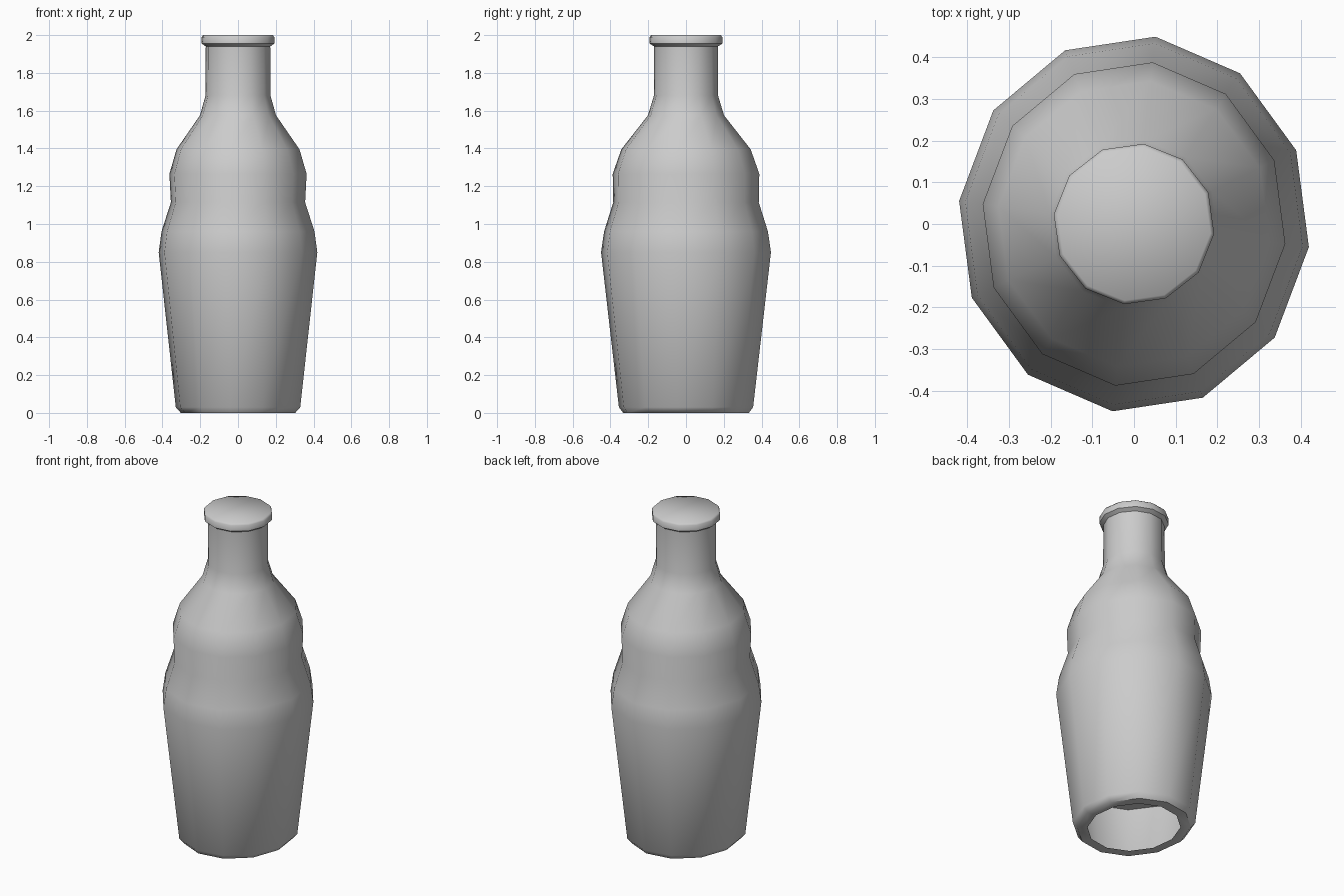
import bpy, bmesh
from math import cos, sin, radians

cube = bpy.data.objects.get("Cube")
if cube:
    bpy.data.objects.remove(cube, do_unlink=True)

SIDES = 12
TURN = radians(-7)

grey = bpy.data.materials.new("light grey")
grey.use_nodes = True
COLOUR = (0.6, 0.6, 0.6, 1)
grey.diffuse_color = COLOUR
for node in grey.node_tree.nodes:
    if node.type == 'BSDF_PRINCIPLED':
        node.inputs["Base Color"].default_value = COLOUR


def ring(bm, rx, ry, z):
    """One oval loop of vertices."""
    angles = [TURN + radians(360 / SIDES) * i for i in range(SIDES)]
    return [bm.verts.new((rx * cos(a), ry * sin(a), z)) for a in angles]


def finish(bm, name):
    mesh = bpy.data.meshes.new(name)
    bm.to_mesh(mesh)
    bm.free()
    mesh.materials.append(grey)
    obj = bpy.data.objects.new(name, mesh)
    bpy.context.collection.objects.link(obj)
    bpy.ops.object.select_all(action='DESELECT')
    obj.select_set(True)
    bpy.context.view_layer.objects.active = obj
    bpy.ops.object.shade_smooth_by_angle(angle=radians(50))
    return obj


# Bottle shell: oval body blending into a round neck and lip (rx, ry, z)
PROFILE = [
    (0.25, 0.275, 0.0),    # edge of the open base
    (0.305, 0.335, 0.0),
    (0.332, 0.358, 0.03),
    (0.423, 0.453, 0.85),  # widest point
    (0.408, 0.437, 0.96),
    (0.358, 0.388, 1.115), # waist
    (0.366, 0.391, 1.265), # shoulder
    (0.328, 0.345, 1.395),
    (0.203, 0.203, 1.575),
    (0.173, 0.171, 1.68),  # neck
    (0.172, 0.17, 1.94),
    (0.194, 0.194, 1.955), # lip
    (0.194, 0.194, 1.99),
    (0.185, 0.185, 2.0),
]
bm = bmesh.new()
loops = [ring(bm, *p) for p in PROFILE]
for low, high in zip(loops, loops[1:]):
    for i in range(SIDES):
        j = (i + 1) % SIDES
        bm.faces.new((low[i], low[j], high[j], high[i]))
bm.faces.new(loops[-1])
finish(bm, "bottle")

# Inner floor seen through the open base
bm = bmesh.new()
bm.faces.new(ring(bm, 0.362, 0.39, 0.33))
finish(bm, "inner_floor")
